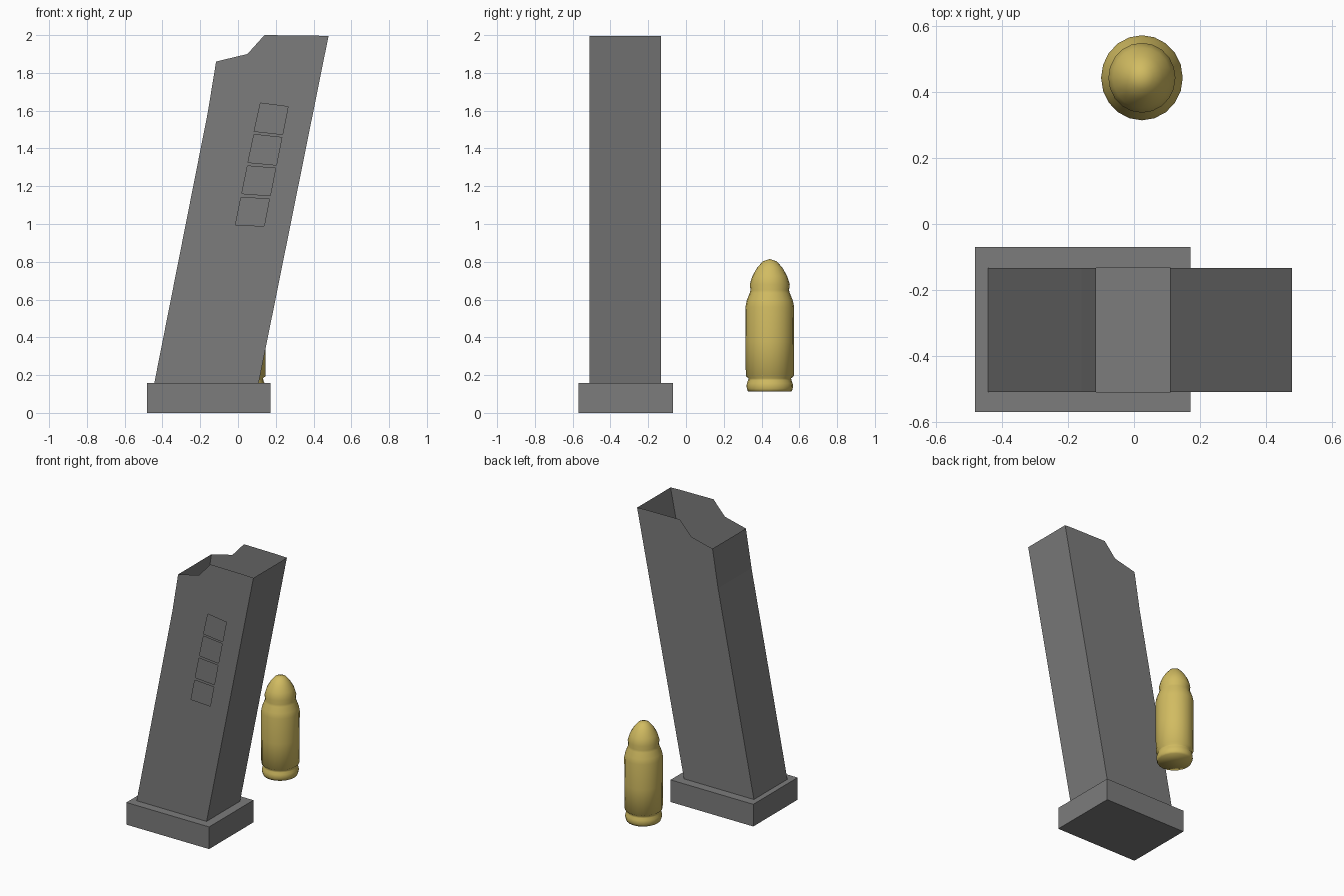
import bpy, bmesh
from math import cos, sin, pi

if "Cube" in bpy.data.objects:
    bpy.data.objects.remove(bpy.data.objects["Cube"])

Y0, Y1 = -0.51, -0.133      # front and back walls of the magazine tube
BASE_TOP = 0.158


def make_material(name, r, g, b):
    mat = bpy.data.materials.new(name)
    mat.diffuse_color = (r, g, b, 1)
    mat.use_nodes = True
    mat.node_tree.nodes["Principled BSDF"].inputs["Base Color"].default_value = mat.diffuse_color
    return mat


def make_object(name, bm, mat):
    bmesh.ops.recalc_face_normals(bm, faces=bm.faces)
    mesh = bpy.data.meshes.new(name)
    bm.to_mesh(mesh)
    bm.free()
    obj = bpy.data.objects.new(name, mesh)
    bpy.context.collection.objects.link(obj)
    mesh.materials.append(mat)
    return obj


def add_loop(bm, points, y):
    verts = [bm.verts.new((x, y, z)) for x, z in points]
    edges = [bm.edges.new((verts[i - 1], verts[i])) for i in range(len(verts))]
    return verts, edges


def add_rect(bm, x0, x1, y0, y1, z):
    return [bm.verts.new((x, y, z)) for x, y in ((x0, y0), (x1, y0), (x1, y1), (x0, y1))]


def bridge(bm, lo, hi):
    for k in range(len(lo)):
        bm.faces.new((lo[k - 1], lo[k], hi[k], hi[k - 1]))


steel = make_material("dark_grey", 0.2, 0.2, 0.2)
brass = make_material("brass", 0.64, 0.50, 0.12)

# base plate: hollow tray whose rim meets the foot of the tube
bm = bmesh.new()
floor = add_rect(bm, -0.482, 0.171, -0.57, -0.07, 0)
rim = add_rect(bm, -0.482, 0.171, -0.57, -0.07, BASE_TOP)
mouth = add_rect(bm, -0.443, 0.109, Y0, Y1, BASE_TOP)
bm.faces.new(floor)
bridge(bm, floor, rim)
bridge(bm, rim, mouth)
make_object("base_plate", bm, steel)

# magazine tube: thin leaning shell, open at the top
left = [(-0.443, BASE_TOP), (-0.16, 1.59), (-0.116, 1.86)]
top = [(0.05, 1.90), (0.14, 2.0), (0.42, 1.997)]
right = [(0.479, 1.994), (0.109, BASE_TOP)]
outline = left + top + right
bm = bmesh.new()
front, front_edges = add_loop(bm, outline, Y0)
back, _ = add_loop(bm, outline, Y1)

# four viewing windows in the front wall, flattening slightly downwards
upper = [(0.119, 1.64), (0.265, 1.621), (0.236, 1.474), (0.086, 1.491)]
lower = [(0.016, 1.141), (0.166, 1.132), (0.138, 0.988), (-0.013, 0.996)]
for i in range(4):
    t = i / 3
    quad = [(a[0] + (b[0] - a[0]) * t, a[1] + (b[1] - a[1]) * t)
            for a, b in zip(upper, lower)]
    front_edges += add_loop(bm, quad, Y0)[1]
bmesh.ops.triangle_fill(bm, use_beauty=True, edges=front_edges, normal=(0, -1, 0))

# back wall and the two narrow sides
bm.faces.new(back)
for a, b in ((0, 1), (1, 2), (6, 7)):
    bm.faces.new((front[a], front[b], back[b], back[a]))
make_object("magazine_tube", bm, steel)

# cartridge: lathed profile of (radius, height)
profile = [(0.115, 0.113), (0.121, 0.127), (0.123, 0.142), (0.121, 0.157),
           (0.115, 0.172), (0.113, 0.183), (0.127, 0.195), (0.128, 0.38),
           (0.129, 0.56), (0.122, 0.595), (0.106, 0.635), (0.102, 0.65),
           (0.106, 0.68), (0.092, 0.725), (0.066, 0.77), (0.036, 0.803)]
SIDES = 20
CX, CY = 0.024, 0.4435
bm = bmesh.new()
rings = []
for r, z in profile:
    rings.append([bm.verts.new((CX + 0.96 * r * cos(2 * pi * k / SIDES),
                                CY + r * sin(2 * pi * k / SIDES), z))
                  for k in range(SIDES)])
for lo, hi in zip(rings, rings[1:]):
    bridge(bm, lo, hi)
bm.faces.new(rings[0])
tip = bm.verts.new((CX, CY, 0.815))
for k in range(SIDES):
    bm.faces.new((rings[-1][k - 1], rings[-1][k], tip))
cartridge = make_object("cartridge", bm, brass)
for poly in cartridge.data.polygons:
    poly.use_smooth = True
